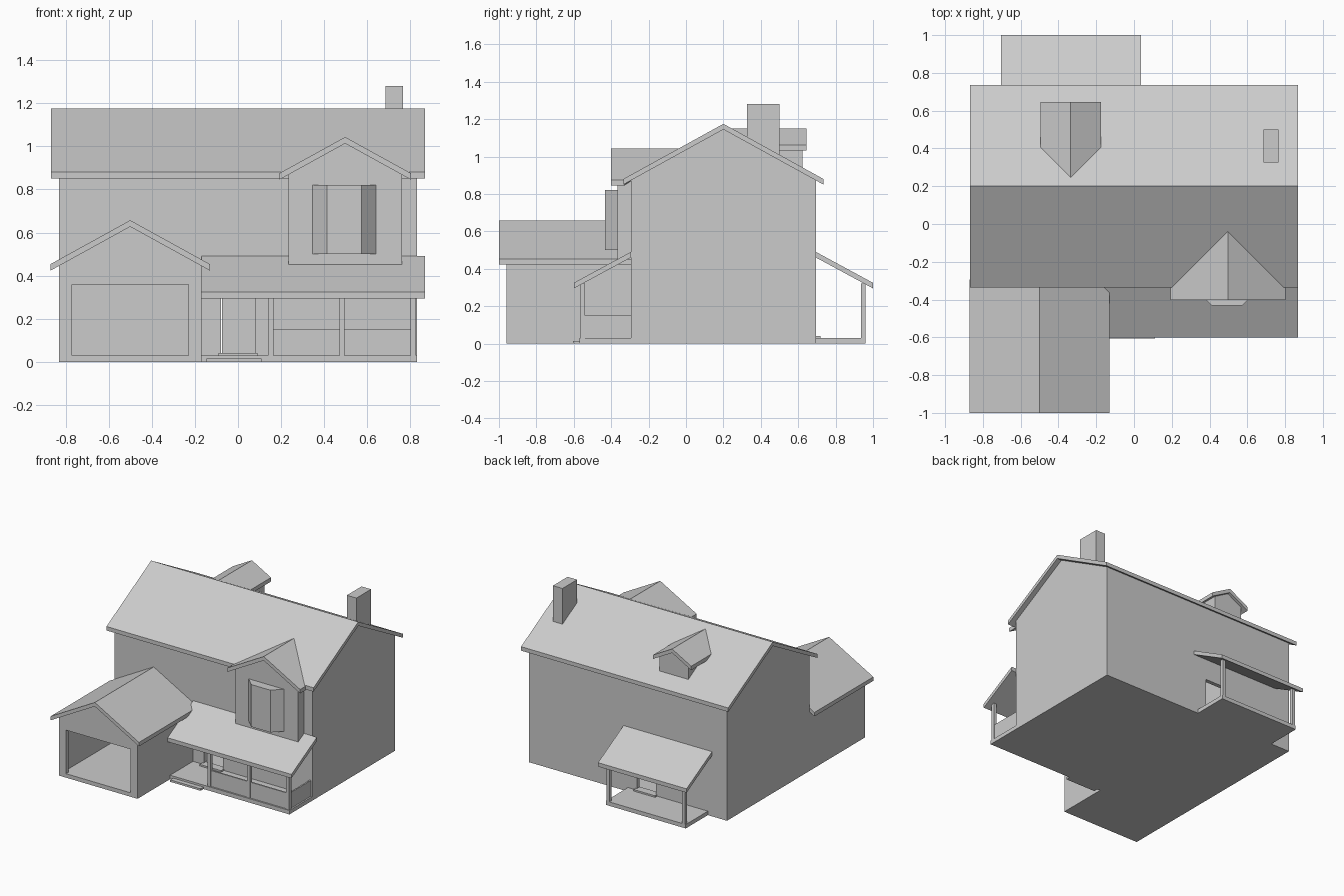
import bpy, bmesh

if "Cube" in bpy.data.objects:
    bpy.data.objects.remove(bpy.data.objects["Cube"])

SLOPE = 0.551
THICK = 0.03
RIDGE_Y, RIDGE_Z = 0.2, 1.175


def build(name, near, far):
    """Solid joining two matching loops of 3D points."""
    bm = bmesh.new()
    a = [bm.verts.new(p) for p in near]
    b = [bm.verts.new(p) for p in far]
    bm.faces.new(a)
    bm.faces.new(b[::-1])
    n = len(a)
    for i in range(n):
        j = (i + 1) % n
        bm.faces.new((a[j], a[i], b[i], b[j]))
    bmesh.ops.recalc_face_normals(bm, faces=bm.faces[:])
    me = bpy.data.meshes.new(name)
    bm.to_mesh(me)
    bm.free()
    ob = bpy.data.objects.new(name, me)
    bpy.context.collection.objects.link(ob)
    return ob


def prism_x(name, yz, x0, x1):
    return build(name, [(x0, *p) for p in yz], [(x1, *p) for p in yz])


def prism_y(name, xz, y0, y1):
    return build(name, [(x, y0, z) for x, z in xz], [(x, y1, z) for x, z in xz])


def box(name, x0, x1, y0, y1, z0, z1):
    return prism_x(name, [(y0, z0), (y1, z0), (y1, z1), (y0, z1)], x0, x1)


def cut(ob, *cutter):
    """Subtract a box from an object."""
    c = box("cutter", *cutter)
    c.hide_render = True
    m = ob.modifiers.new("opening", "BOOLEAN")
    m.operation, m.solver, m.object = "DIFFERENCE", "EXACT", c
    bpy.context.view_layer.objects.active = ob
    bpy.ops.object.modifier_apply(modifier=m.name)
    bpy.data.objects.remove(c)


def gable_wall(c, half, z0, ridge):
    """House-shaped profile whose top sits under the roof."""
    top = ridge - THICK
    e = top - half * SLOPE
    return [(c - half, z0), (c + half, z0), (c + half, e), (c, top), (c - half, e)]


def gable_roof(c, half, ridge):
    """Folded roof slab profile."""
    e = ridge - half * SLOPE
    return [(c - half, e), (c, ridge), (c + half, e),
            (c + half, e - THICK), (c, ridge - THICK), (c - half, e - THICK)]


def dormer_roof(name, c, half, ridge, y_end, side):
    """Gable roof that dies into the slope of the main roof."""
    pts = gable_roof(c, half, ridge)
    back = []
    for x, z in pts:
        d = min((RIDGE_Z - z) / SLOPE, 0.53)
        back.append((x, RIDGE_Y + side * d, z))
    return build(name, [(x, y_end, z) for x, z in pts], back)


def lean_to(name, x0, x1, y_wall, y_eave):
    hi, lo = 0.49, 0.325
    prism_x(name, [(y_wall, hi), (y_eave, lo), (y_eave, lo - THICK), (y_wall, hi - THICK)], x0, x1)


# Main house: hollow walls with a floor, front and back doorways
house = prism_x("house_walls", gable_wall(RIDGE_Y, 0.495, 0, RIDGE_Z), -0.83, 0.83)
cut(house, -0.80, 0.80, -0.265, 0.665, 0.03, 1.4)
cut(house, -0.08, 0.08, -0.4, -0.2, 0.04, 0.30)
cut(house, -0.235, -0.075, 0.6, 0.8, 0.04, 0.30)
prism_x("main_roof", gable_roof(RIDGE_Y, 0.535, RIDGE_Z), -0.868, 0.868)
box("chimney", 0.685, 0.765, 0.325, 0.5, 0.97, 1.28)

# Garage wing with an open doorway
garage = prism_y("garage_walls", gable_wall(-0.5, 0.33, 0, 0.657), -0.96, -0.295)
cut(garage, -0.80, -0.20, -0.93, -0.2, 0.03, 1.0)
cut(garage, -0.77, -0.23, -1.1, -0.9, 0.03, 0.36)
prism_y("garage_roof", gable_roof(-0.5, 0.37, 0.657), -1.0, -0.295)

# Front gabled room with bay window
prism_y("front_gable_room", gable_wall(0.497, 0.263, 0.45, 1.043), -0.365, -0.295)
dormer_roof("front_gable_roof", 0.497, 0.305, 1.043, -0.402, -1)
bay = [(0.34, -0.36), (0.413, -0.432), (0.573, -0.432), (0.645, -0.36)]
build("bay_window", [(x, y, 0.5) for x, y in bay], [(x, y, 0.82) for x, y in bay])

# Rear dormer
prism_y("rear_dormer_walls", gable_wall(-0.335, 0.12, 0.93, 1.15), 0.42, 0.622)
dormer_roof("rear_dormer_roof", -0.335, 0.16, 1.15, 0.645, 1)

# Front porch: floor, step, roof, posts and low panels
box("front_porch_floor", -0.17, 0.83, -0.57, -0.295, 0, 0.03)
box("front_step", -0.145, 0.11, -0.605, -0.57, 0, 0.015)
box("front_door_sill", -0.09, 0.09, -0.33, -0.27, 0.03, 0.042)
lean_to("front_porch_roof", -0.17, 0.868, -0.295, -0.6)
for x in (0.14, 0.47, 0.80):
    box("front_porch_post", x, x + 0.025, -0.565, -0.54, 0.03, 0.322)
for x in (0.165, 0.495):
    box("front_porch_panel", x, x + 0.305, -0.558, -0.547, 0.03, 0.15)
box("side_porch_panel", 0.807, 0.818, -0.54, -0.295, 0.03, 0.15)

# Back porch
box("back_porch_floor", -0.67, 0.0, 0.69, 0.96, 0, 0.03)
box("back_door_sill", -0.245, -0.065, 0.66, 0.72, 0.03, 0.042)
lean_to("back_porch_roof", -0.705, 0.037, 0.695, 1.0)
for x in (-0.665, -0.03):
    box("back_porch_post", x, x + 0.025, 0.935, 0.96, 0.03, 0.322)
